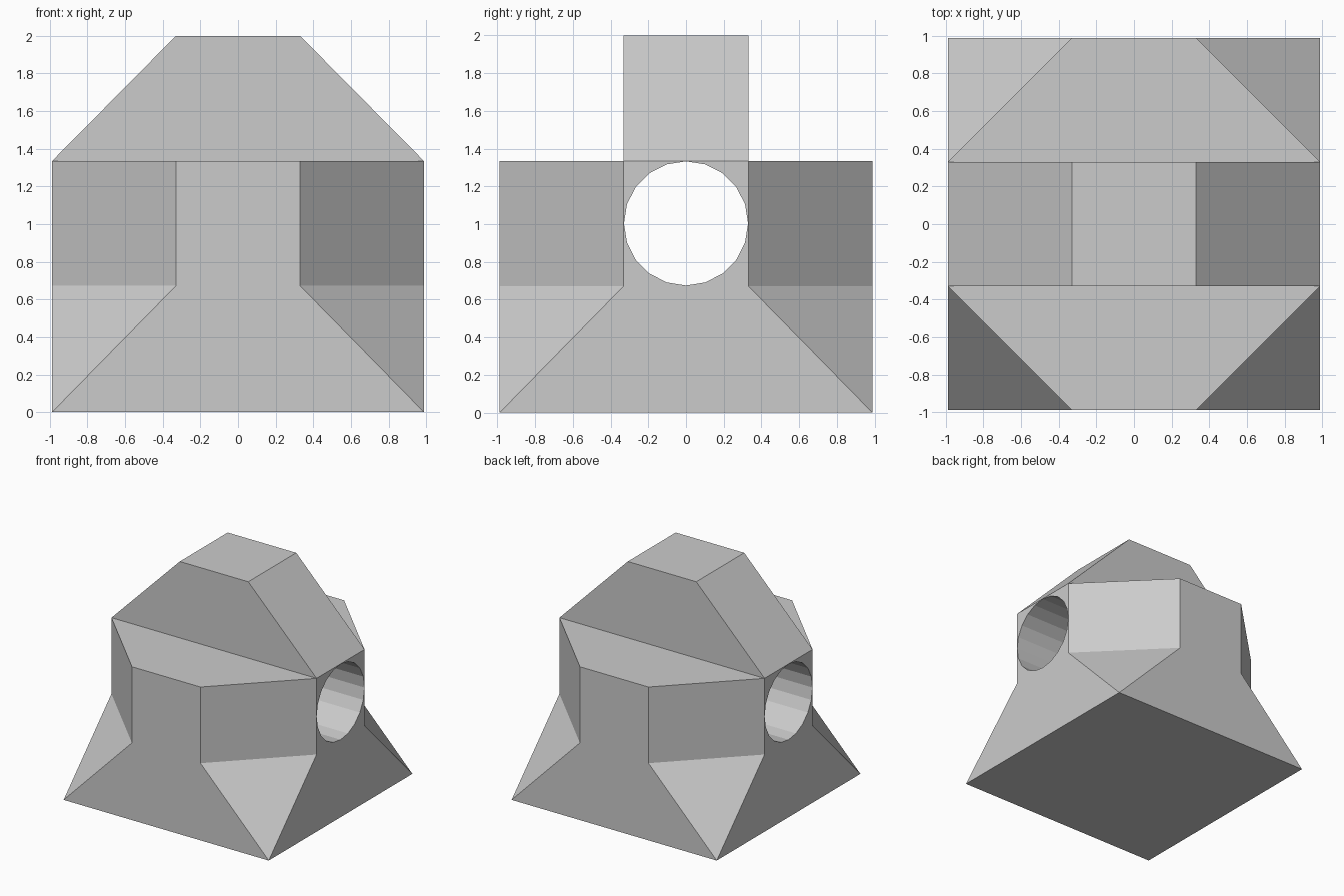
import bpy
import bmesh
import math

if "Cube" in bpy.data.objects:
    bpy.data.objects.remove(bpy.data.objects["Cube"])

W = 0.988            # half width of the block
T = 0.33             # half width of the middle third
Z1, Z2, Z3 = 0.672, 1.335, 2.0


def rect(hx, hy, z):
    return [(-hx, -hy, z), (hx, -hy, z), (hx, hy, z), (-hx, hy, z)]


def octagon(z):
    return [p for s in (-1, 1) for t in (-1, 1)
            for p in ((s * W, t * T, z), (s * T, t * W, z))]


def hull(name, points):
    """Convex flat-faced solid around the given points."""
    bm = bmesh.new()
    verts = [bm.verts.new(p) for p in points]
    bmesh.ops.convex_hull(bm, input=verts)
    bmesh.ops.dissolve_limit(bm, angle_limit=math.radians(1),
                             verts=bm.verts[:], edges=bm.edges[:])
    bmesh.ops.recalc_face_normals(bm, faces=bm.faces[:])
    mesh = bpy.data.meshes.new(name)
    bm.to_mesh(mesh)
    bm.free()
    obj = bpy.data.objects.new(name, mesh)
    bpy.context.collection.objects.link(obj)
    return obj


# Base: square foot whose corners slope up to an octagon
hull("base", rect(W, W, 0) + octagon(Z1))

# Middle: octagonal block
middle = hull("middle_block", octagon(Z1) + octagon(Z2))

# Roof: ridge with sloping ends
hull("roof_ridge", rect(W, T, Z2) + rect(T, T, Z3))

# Round tunnel running side to side
bpy.ops.mesh.primitive_cylinder_add(vertices=20, radius=T - 0.001, depth=3,
                                    location=(0, 0, (Z1 + Z2) / 2),
                                    rotation=(0, math.pi / 2, 0))
cutter = bpy.context.object
cutter.name = "tunnel_cutter"
cutter.hide_render = True
mod = middle.modifiers.new("tunnel", 'BOOLEAN')
mod.operation = 'DIFFERENCE'
mod.solver = 'EXACT'
mod.object = cutter
bpy.context.view_layer.objects.active = middle
bpy.ops.object.modifier_apply(modifier=mod.name)
bpy.data.objects.remove(cutter, do_unlink=True)
